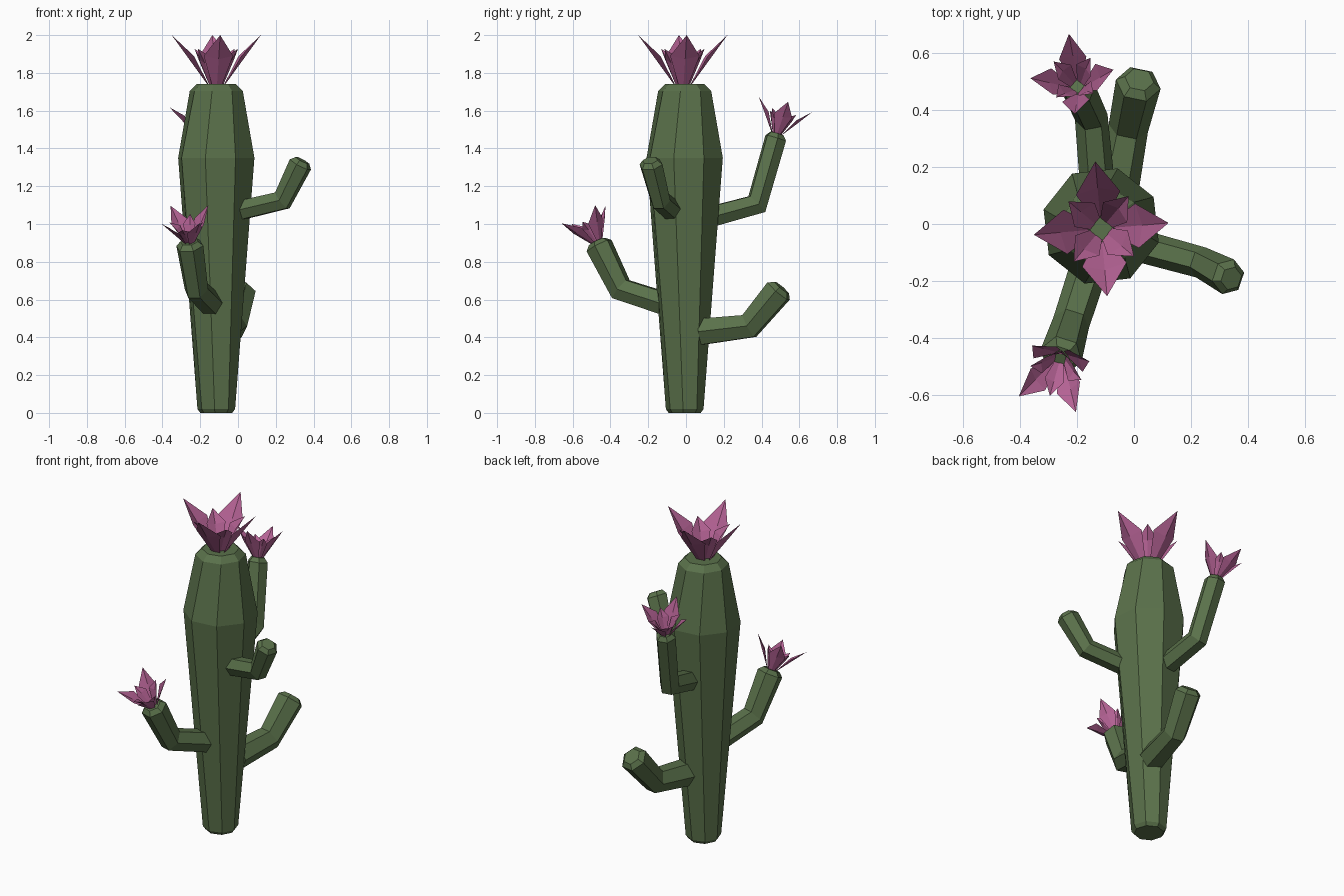
import bpy, math
from mathutils import Vector

if "Cube" in bpy.data.objects:
    bpy.data.objects.remove(bpy.data.objects["Cube"])


def material(name, rgb):
    m = bpy.data.materials.new(name)
    m.diffuse_color = (*rgb, 1)
    m.use_nodes = True
    m.node_tree.nodes["Principled BSDF"].inputs["Base Color"].default_value = m.diffuse_color
    return m


GREEN = material("cactus_green", (0.102, 0.165, 0.069))
PINK = material("flower_pink", (0.456, 0.122, 0.296))


def make(name, verts, faces, mat):
    me = bpy.data.meshes.new(name)
    me.from_pydata([tuple(v) for v in verts], [], faces)
    me.materials.append(mat)
    ob = bpy.data.objects.new(name, me)
    bpy.context.collection.objects.link(ob)
    return ob


def skin(name, rings, mat):
    """Join rings of equal size into a closed flat-faced body."""
    n = len(rings[0])
    verts = [v for r in rings for v in r]
    faces = [tuple(reversed(range(n)))]
    for k in range(len(rings) - 1):
        for i in range(n):
            j = (i + 1) % n
            faces.append((k*n + i, k*n + j, k*n + n + j, k*n + n + i))
    faces.append(tuple(range((len(rings) - 1)*n, len(rings)*n)))
    return make(name, verts, faces, mat)


# Trunk: eight-sided profile (radius, height, twist in degrees)
CX, CY = -0.115, -0.007
profile = [(0.085, 0.0, 40), (0.1, 0.02, 40), (0.21, 1.35, 29),
           (0.142, 1.705, 36), (0.105, 1.74, 36)]
skin("trunk", [[Vector((CX + r*math.cos(math.radians(t + 45*i)),
                        CY + r*math.sin(math.radians(t + 45*i)), z))
                for i in range(8)] for r, z, t in profile], GREEN)


# Arms: six-sided bent tubes with a small bevelled tip
def arm(name, start, elbow, tip, radii):
    p = [Vector(start), Vector(elbow), Vector(tip)]
    d0, d1 = (p[1] - p[0]).normalized(), (p[2] - p[1]).normalized()
    flat = p[2] - p[0]
    side = Vector((flat.y, -flat.x, 0)).normalized()
    bend = (d0 + d1).normalized()
    miter = 1/max(0.7, bend.dot(d0))
    r0, r1, r2 = radii
    stations = [(p[0], d0, r0, 1), (p[1], bend, r1, miter),
                (p[2], d1, r2, 1), (p[2] + d1*0.025, d1, r2*0.65, 1)]
    rings = []
    for c, d, r, m in stations:
        up = side.cross(d).normalized()
        rings.append([c + side*r*math.cos(math.pi*i/3)
                      + up*r*m*math.sin(math.pi*i/3) for i in range(6)])
    skin(name, rings, GREEN)
    return p[2] + d1*0.02, d1


arm("right_arm", (-0.04, -0.06, 1.06), (0.235, -0.135, 1.125),
    (0.33, -0.185, 1.315), (0.058, 0.055, 0.064))
arm("back_lower_arm", (-0.07, 0.08, 0.43), (-0.02, 0.335, 0.46),
    (0.015, 0.49, 0.645), (0.08, 0.07, 0.08))
front_tip = arm("front_arm", (-0.14, -0.1, 0.575), (-0.22, -0.345, 0.655),
                (-0.255, -0.46, 0.885), (0.068, 0.065, 0.075))
back_tip = arm("back_upper_arm", (-0.125, 0.1, 1.03), (-0.15, 0.375, 1.105),
               (-0.195, 0.475, 1.455), (0.062, 0.058, 0.06))


# Flowers: four long outer petals and four short inner ones, each creased
def flower(name, base, axis, scale, phase):
    q = Vector((0, 0, 1)).rotation_difference(axis)
    verts, faces = [], []
    for k in range(8):
        inner = k % 2
        a = math.radians(phase + 45*k)
        out = Vector((math.cos(a), math.sin(a), 0))
        across = Vector((-out.y, out.x, 0))
        # radial, height, half width of foot, middle and tip
        if inner:
            foot, mid, tip, w = (0.025, 0), (0.085, 0.12), (0.15, 0.195), 0.055
        else:
            foot, mid, tip, w = (0.04, 0), (0.135, 0.14), (0.237, 0.268), 0.078
        pts = []
        for (r, h), hw, lift in ((foot, 0.025, 0), (mid, w, 0.018)):
            for s in (-1, 0, 1):
                rr = r - lift*abs(s) + lift*0.5
                pts.append(out*rr + across*hw*s + Vector((0, 0, h + lift*abs(s))))
        pts.append(out*tip[0] + Vector((0, 0, tip[1])))
        b = len(verts)
        verts += [base + q @ (v*scale) for v in pts]
        faces += [(b, b+1, b+4, b+3), (b+1, b+2, b+5, b+4),
                  (b+3, b+4, b+6), (b+4, b+5, b+6)]
    make(name, verts, faces, PINK)


flower("top_flower", Vector((CX, CY - 0.01, 1.732)), Vector((0, 0, 1)), 1.0, 5)
flower("front_flower", *front_tip, 0.62, 30)
flower("back_flower", *back_tip, 0.62, 5)
